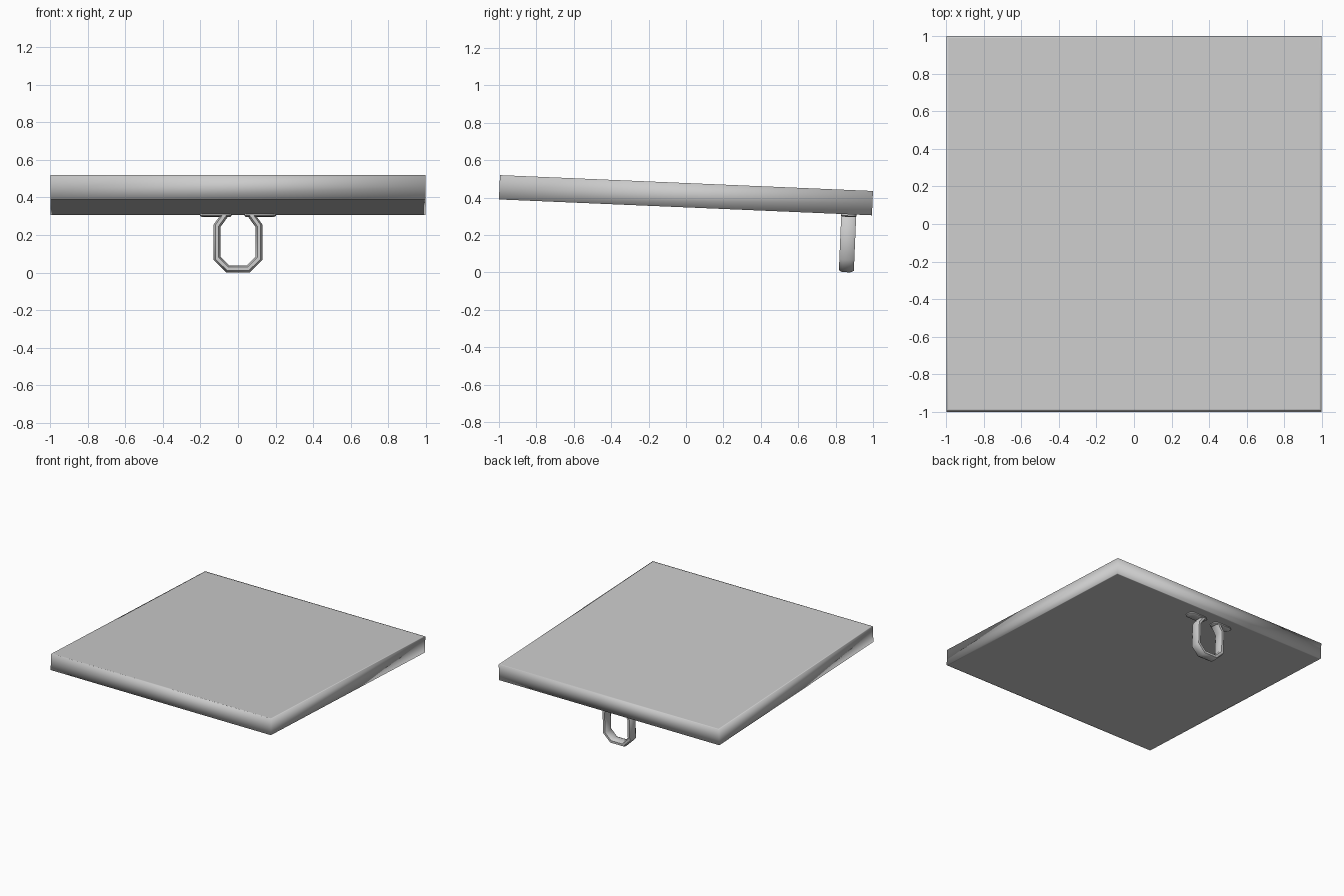
import bpy, bmesh, math
from mathutils import Vector, Matrix

if "Cube" in bpy.data.objects:
    bpy.data.objects.remove(bpy.data.objects["Cube"])

TILT = math.atan(0.0425)
# Slab frame: underside at local z = 0, sloping down toward the back
FRAME = Matrix.Translation((0, -0.003, 0.3475)) @ Matrix.Rotation(-TILT, 4, 'X')
LINK_Y = 0.874


def finish(name, bm, angle):
    bmesh.ops.recalc_face_normals(bm, faces=bm.faces)
    mesh = bpy.data.meshes.new(name)
    bm.to_mesh(mesh)
    bm.free()
    ob = bpy.data.objects.new(name, mesh)
    bpy.context.collection.objects.link(ob)
    ob.matrix_world = FRAME
    bpy.ops.object.select_all(action='DESELECT')
    ob.select_set(True)
    bpy.context.view_layer.objects.active = ob
    bpy.ops.object.shade_smooth_by_angle(angle=math.radians(angle))
    return ob


def loft(bm, rings, cap=True):
    loops = [[bm.verts.new(p) for p in ring] for ring in rings]
    for a, b in zip(loops, loops[1:]):
        n = len(a)
        for i in range(n):
            bm.faces.new((a[i], a[(i + 1) % n], b[(i + 1) % n], b[i]))
    if cap:
        bm.faces.new(loops[0])
        bm.faces.new(loops[-1])


# Square slab, soft shading rolling over the rims from a middle edge loop
def square(inset, z):
    x, y = 0.998 - inset, 0.998 - inset
    return [(-x, -y, z), (x, -y, z), (x, y, z), (-x, y, z)]


bm = bmesh.new()
loft(bm, [square(0.012, 0), square(0, 0), square(0, 0.065),
          square(0, 0.13), square(0.012, 0.13)])
finish("slab", bm, 100)

# Hanging link: flattened eight-sided section swept along a U path
half = [(0.055, -0.292), (0.112, -0.235), (0.112, -0.062), (0.07, -0.004)]
path = [(-x, z) for x, z in reversed(half)] + half
path = [Vector(p) for p in path]
section = [(0.018, 0.022), (0.009, 0.04), (-0.009, 0.04), (-0.018, 0.022),
           (-0.018, -0.022), (-0.009, -0.04), (0.009, -0.04), (0.018, -0.022)]
rings = []
for i, p in enumerate(path):
    into = (p - path[max(i - 1, 0)]) if i else path[1] - p
    out = (path[i + 1] - p) if i < len(path) - 1 else into
    into, out = into.normalized(), out.normalized()
    t = (into + out).normalized()
    side = Vector((-t.y, t.x)) / t.dot(into)
    rings.append([(p.x + side.x * u, LINK_Y + v, p.y + side.y * u)
                  for u, v in section])
bm = bmesh.new()
loft(bm, rings)
finish("hanging_link", bm, 50)


# Thin mounting feet with clipped corners
def foot_ring(sign, inset, z):
    hx, hy, c = 0.083 - inset, 0.042 - inset, 0.02
    pts = [(hx, hy - c), (hx - c, hy), (c - hx, hy), (-hx, hy - c),
           (-hx, c - hy), (c - hx, -hy), (hx - c, -hy), (hx, c - hy)]
    return [(sign * 0.118 + x, LINK_Y + y, z) for x, y in pts]


for sign, label in ((-1, "left"), (1, "right")):
    bm = bmesh.new()
    loft(bm, [foot_ring(sign, 0, 0.003), foot_ring(sign, 0, -0.008),
              foot_ring(sign, 0.008, -0.014)])
    finish(label + "_foot", bm, 50)
